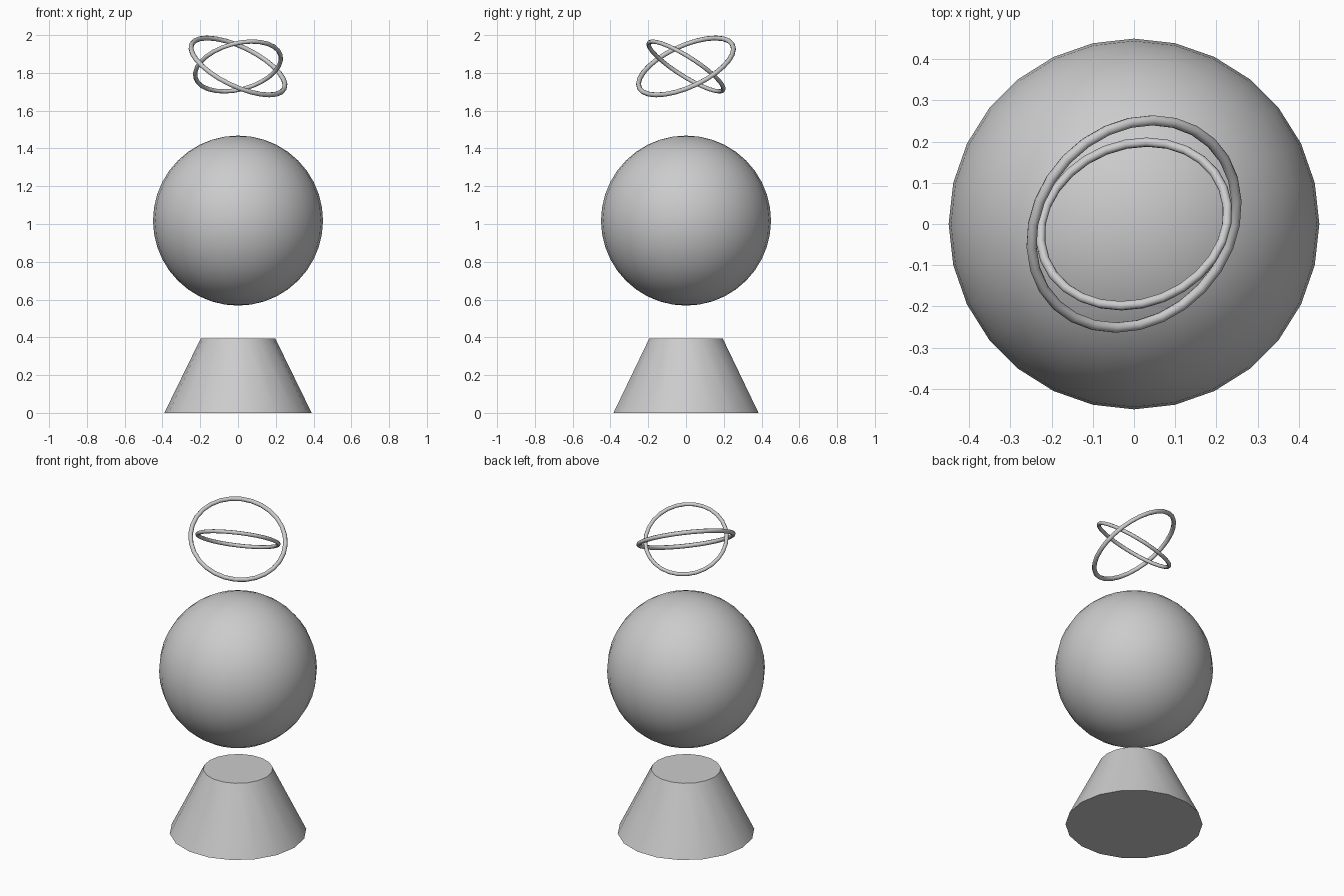
import bpy
from math import radians

if "Cube" in bpy.data.objects:
    bpy.data.objects.remove(bpy.data.objects["Cube"])


def finish(name, angle):
    """Name the active object and shade it smooth below the given edge angle."""
    bpy.context.object.name = name
    bpy.ops.object.shade_smooth_by_angle(angle=radians(angle))


def add_ring(name, radius, thickness, tilt):
    bpy.ops.mesh.primitive_torus_add(
        major_radius=radius, minor_radius=thickness,
        major_segments=28, minor_segments=8,
        location=(0, 0, 1.834), rotation=tilt)
    finish(name, 60)


# Tapered pedestal, with a corner on the x axis
bpy.ops.mesh.primitive_cone_add(
    vertices=18, radius1=0.39, radius2=0.198, depth=0.393,
    location=(0, 0, 0.1965), rotation=(0, 0, radians(90)))
finish("pedestal", 30)

# Floating ball
bpy.ops.mesh.primitive_uv_sphere_add(
    segments=28, ring_count=20, radius=0.45, location=(0, 0, 1.018))
finish("ball", 40)

# Two tilted rings hovering above the ball
add_ring("outer_ring", 0.272, 0.013, (0.39, 0.45, 0))
add_ring("inner_ring", 0.233, 0.0115, (-0.55, -0.26, 0))
